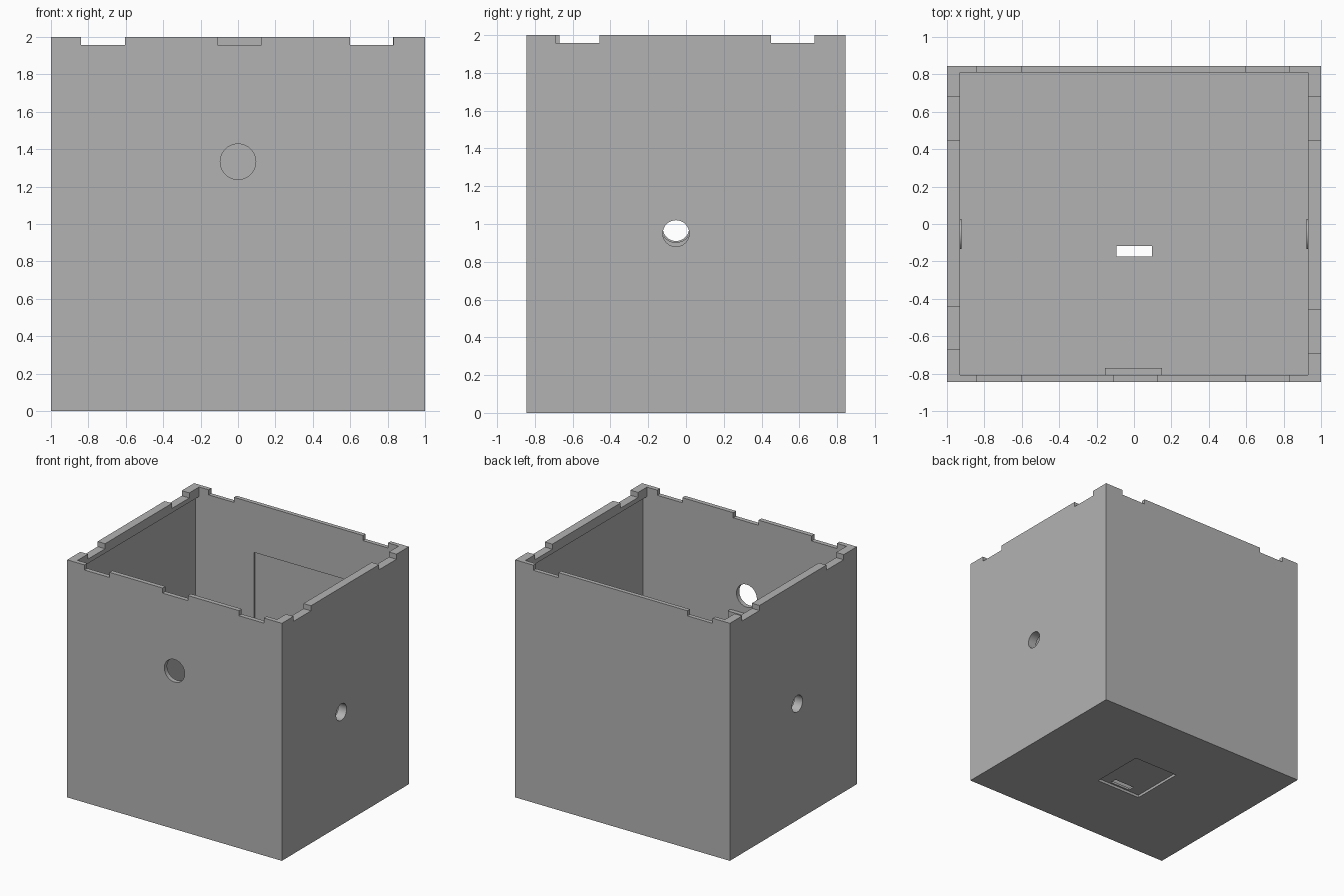
import bpy, math
from mathutils import Vector

if "Cube" in bpy.data.objects:
    bpy.data.objects.remove(bpy.data.objects["Cube"])

grey = bpy.data.materials.new("plain_grey")
grey.diffuse_color = (0.45, 0.45, 0.45, 1)
grey.use_nodes = True
grey.node_tree.nodes["Principled BSDF"].inputs["Base Color"].default_value = grey.diffuse_color


def box(name, x, y, z):
    """Box from (min, max) ranges on each axis."""
    bpy.ops.mesh.primitive_cube_add(size=1)
    ob = bpy.context.object
    ob.name = name
    lo, hi = Vector((x[0], y[0], z[0])), Vector((x[1], y[1], z[1]))
    for v in ob.data.vertices:
        v.co = [(lo[i] + hi[i]) / 2 + v.co[i] * (hi[i] - lo[i]) for i in range(3)]
    ob.data.materials.append(grey)
    return ob


def rod(name, radius, length, centre, axis):
    """Round bar along the x or y axis."""
    rot = (0, math.pi / 2, 0) if axis == "x" else (math.pi / 2, 0, 0)
    bpy.ops.mesh.primitive_cylinder_add(vertices=40, radius=radius, depth=length,
                                        location=centre, rotation=rot)
    ob = bpy.context.object
    ob.name = name
    bpy.ops.object.transform_apply()
    ob.data.materials.append(grey)
    return ob


def cut(target, cutter):
    """Subtract the cutter and remove it."""
    mod = target.modifiers.new("cut", "BOOLEAN")
    mod.operation, mod.solver, mod.object = "DIFFERENCE", "EXACT", cutter
    bpy.context.view_layer.objects.active = target
    bpy.ops.object.modifier_apply(modifier=mod.name)
    bpy.data.objects.remove(cutter)


# Hollow case: wide cavity below, narrower mouth leaving a lip on the side walls
case = box("case", (-1, 1), (-0.845, 0.845), (0, 2))
cut(case, box("cavity", (-0.965, 0.965), (-0.807, 0.81), (0.04, 1.92)))
cut(case, box("mouth", (-0.93, 0.93), (-0.807, 0.81), (1.85, 2.1)))

# Notches along the rim
Z = (1.957, 2.1)
for a, b in ((-0.84, -0.605), (0.6, 0.832), (-0.11, 0.125)):
    cut(case, box("front_notch", (a, b), (-0.9, -0.78), Z))
for a, b in ((-0.84, -0.605), (0.597, 0.83)):
    cut(case, box("back_notch", (a, b), (0.78, 0.9), Z))
for a, b in ((-0.67, -0.44), (0.45, 0.68)):
    cut(case, box("left_notch", (-1.1, -0.9), (a, b), Z))
for a, b in ((-0.69, -0.457), (0.45, 0.68)):
    cut(case, box("right_notch", (0.9, 1.1), (a, b), Z))

# Round hole in the front wall
cut(case, rod("front_hole", 0.095, 0.2, (0, -0.83, 1.333), "y"))

# Side holes with short collars on the inside
for name, s, z in (("left", -1, 0.98), ("right", 1, 0.95)):
    cut(case, rod("hole", 0.07, 0.3, (s, -0.053, z), "x"))
    collar = rod(name + "_collar", 0.08, 0.045, (s * 0.9455, -0.053, z), "x")
    cut(collar, rod("bore", 0.07, 0.3, (s, -0.053, z), "x"))

# Shallow pocket inside the back wall
cut(case, box("back_pocket", (-0.42, 0.46), (0.7, 0.827), (0.41, 1.586)))

# Shallow recess and slot in the underside
cut(case, box("base_recess", (-0.205, 0.215), (-0.19, 0.28), (-0.1, 0.022)))
cut(case, box("base_slot", (-0.093, 0.095), (-0.175, -0.118), (-0.1, 0.2)))

# Small ledge on the inside of the front wall
box("front_ledge", (-0.155, 0.15), (-0.81, -0.77), (1.08, 1.18))

for ob in list(bpy.context.scene.objects):
    bpy.ops.object.select_all(action="DESELECT")
    ob.select_set(True)
    bpy.context.view_layer.objects.active = ob
    bpy.ops.object.shade_smooth_by_angle(angle=math.radians(30))
